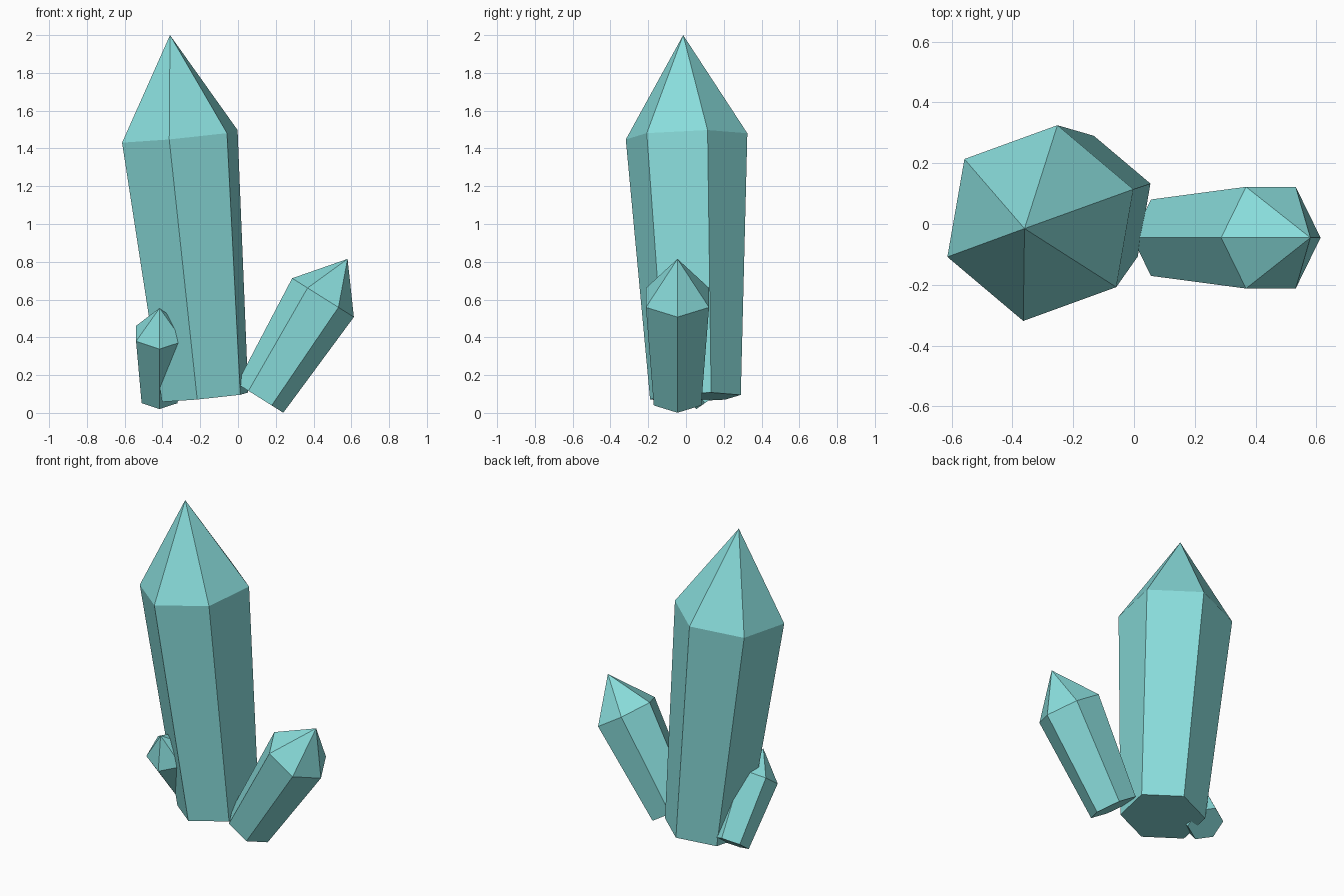
import bpy, bmesh, math
from mathutils import Vector

cube = bpy.data.objects.get("Cube")
if cube:
    bpy.data.objects.remove(cube, do_unlink=True)

# Single pale turquoise colour
COLOUR = (0.25, 0.72, 0.71, 1)
mat = bpy.data.materials.new("pale_turquoise")
mat.use_nodes = True
mat.diffuse_color = COLOUR
mat.node_tree.nodes["Principled BSDF"].inputs["Base Color"].default_value = COLOUR


def crystal(name, base, shoulder, tip, base_r, shoulder_r, corner):
    """Six-sided flaring prism with a pointed tip; corner aims one edge."""
    base, shoulder, tip = Vector(base), Vector(shoulder), Vector(tip)
    axis = (tip - base).normalized()
    u = Vector(corner)
    u = (u - axis * u.dot(axis)).normalized()
    v = axis.cross(u)
    bm = bmesh.new()

    def ring(centre, radius):
        angles = [math.tau * i / 6 for i in range(6)]
        return [bm.verts.new(centre + radius * (u * math.cos(a) + v * math.sin(a)))
                for a in angles]

    low, high = ring(base, base_r), ring(shoulder, shoulder_r)
    apex = bm.verts.new(tip)
    bm.faces.new(low[::-1])
    for i in range(6):
        j = (i + 1) % 6
        bm.faces.new((low[i], low[j], high[j], high[i]))
        bm.faces.new((high[i], high[j], apex))
    mesh = bpy.data.meshes.new(name)
    bm.to_mesh(mesh)
    bm.free()
    mesh.materials.append(mat)
    obj = bpy.data.objects.new(name, mesh)
    bpy.context.collection.objects.link(obj)
    return obj


# Tall central crystal
crystal("large_crystal", (-0.174, 0.05, 0.083), (-0.308, 0.003, 1.464),
        (-0.36, -0.015, 2.0), 0.244, 0.327, (0.308, 0.112, 0.03))
# Medium crystal leaning to the side
crystal("medium_crystal", (0.117, -0.045, 0.078), (0.45, -0.045, 0.61),
        (0.58, -0.045, 0.815), 0.145, 0.193, (0.85, 0, -0.53))
# Small crystal leaning forwards
crystal("small_crystal", (-0.415, 0.145, 0.083), (-0.415, -0.089, 0.42),
        (-0.415, -0.183, 0.555), 0.11, 0.144, (0, -0.82, -0.57))
